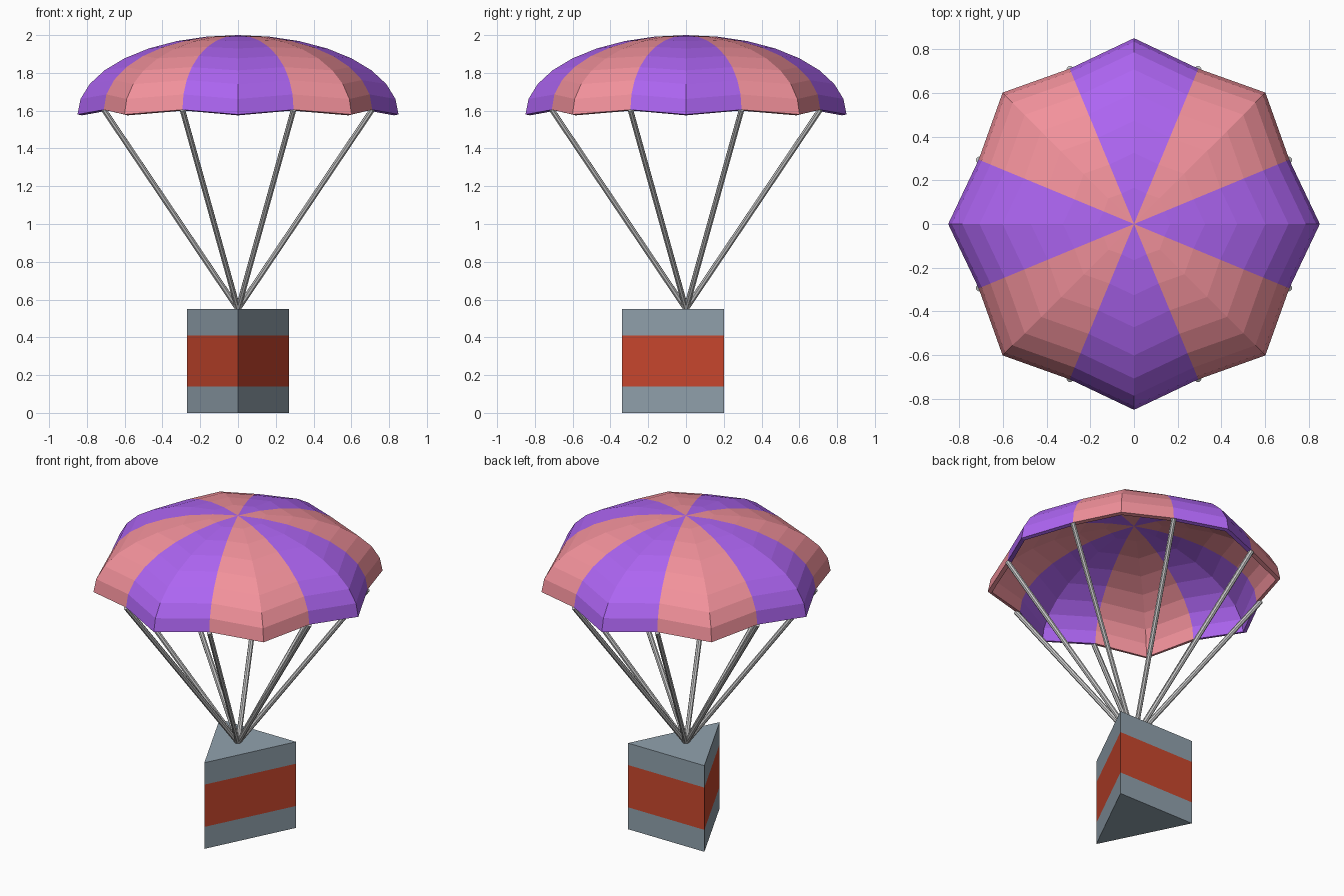
import bpy, bmesh
from math import sin, cos, pi
from mathutils import Vector

if "Cube" in bpy.data.objects:
    bpy.data.objects.remove(bpy.data.objects["Cube"])


def material(name, rgb):
    m = bpy.data.materials.new(name)
    m.diffuse_color = (*rgb, 1)
    m.use_nodes = True
    m.node_tree.nodes["Principled BSDF"].inputs["Base Color"].default_value = m.diffuse_color
    return m


def add_object(name, bm, *mats):
    bmesh.ops.recalc_face_normals(bm, faces=bm.faces)
    mesh = bpy.data.meshes.new(name)
    bm.to_mesh(mesh)
    bm.free()
    for m in mats:
        mesh.materials.append(m)
    ob = bpy.data.objects.new(name, mesh)
    bpy.context.collection.objects.link(ob)
    return ob


purple = material("purple", (0.42, 0.13, 0.89))
pink = material("pink", (0.89, 0.285, 0.33))
steel = material("blue_grey", (0.285, 0.36, 0.42))
orange = material("orange_red", (0.59, 0.064, 0.027))

GORES, RINGS = 8, 8
BASE_Z, HEIGHT = 1.58, 0.42
RIDGE_R, SEAM_R, SEAM_LIFT = 0.85, 0.769, 0.025


def canopy_point(column, t):
    # even columns are gore ridges, odd columns are the pulled-in seams
    seam = column % 2
    r = (SEAM_R if seam else RIDGE_R) * sin(t)
    a = column * pi / GORES
    z = BASE_Z + HEIGHT * cos(t) + seam * SEAM_LIFT * sin(t) ** 2
    return Vector((r * cos(a), r * sin(a), z))


# canopy: striped dome with alternating ridges and seams
bm = bmesh.new()
n = GORES * 2
apex = bm.verts.new((0, 0, BASE_Z + HEIGHT))
rings = [[bm.verts.new(canopy_point(c, i * pi / 2 / RINGS)) for c in range(n)]
         for i in range(1, RINGS + 1)]
for c in range(n):
    d = (c + 1) % n
    stripe = ((c + 1) // 2) % 2
    faces = [bm.faces.new((apex, rings[0][c], rings[0][d]))]
    for upper, lower in zip(rings, rings[1:]):
        faces.append(bm.faces.new((upper[c], lower[c], lower[d], upper[d])))
    for f in faces:
        f.material_index = stripe
canopy = add_object("canopy", bm, purple, pink)
if canopy.data.polygons[0].normal.z < 0:
    canopy.data.flip_normals()
shell = canopy.modifiers.new("thickness", 'SOLIDIFY')
shell.thickness = 0.025
shell.offset = -1

# cargo crate: three-sided prism with a painted middle band
bm = bmesh.new()
corners = [(0, -0.34), (0.27, 0.2), (-0.27, 0.2)]
levels = [[bm.verts.new((x, y, z)) for x, y in corners] for z in (0, 0.14, 0.41, 0.55)]
bm.faces.new(levels[0][::-1])
bm.faces.new(levels[-1])
for k, (lo, hi) in enumerate(zip(levels, levels[1:])):
    for i in range(3):
        j = (i + 1) % 3
        bm.faces.new((lo[i], lo[j], hi[j], hi[i])).material_index = int(k == 1)
add_object("crate", bm, steel, orange)

# suspension lines: one from each seam down to the crate top
knot = Vector((0, 0, 0.55))
for g in range(GORES):
    top = canopy_point(2 * g + 1, pi / 2)
    axis = top - knot
    bpy.ops.mesh.primitive_cylinder_add(vertices=8, radius=0.015, depth=axis.length,
                                        location=(top + knot) / 2)
    line = bpy.context.object
    line.name = f"suspension_line_{g + 1}"
    line.rotation_mode = 'QUATERNION'
    line.rotation_quaternion = axis.to_track_quat('Z', 'Y')
    bpy.ops.object.shade_smooth_by_angle()
